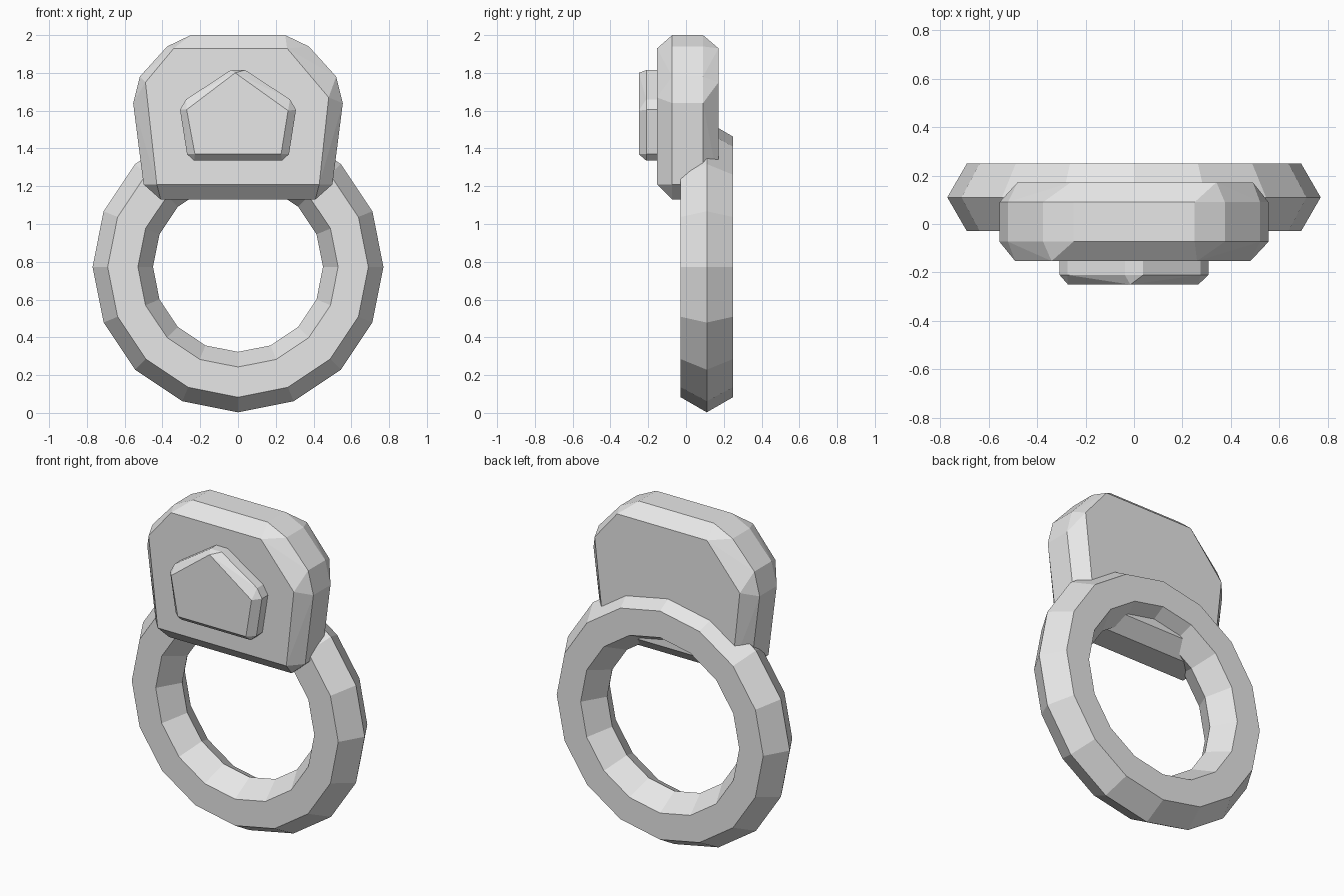
import bpy
import bmesh
import math

cube = bpy.data.objects.get("Cube")
if cube:
    bpy.data.objects.remove(cube, do_unlink=True)

GREY = (0.8, 0.8, 0.8, 1.0)
mat = bpy.data.materials.new("plain grey")
mat.use_nodes = True
mat.diffuse_color = GREY
mat.node_tree.nodes["Principled BSDF"].inputs["Base Color"].default_value = GREY


def mirrored(half):
    """Both sides of a half outline."""
    return half + [(-x, z) for x, z in half]


def faceted_solid(name, layers):
    """Convex faceted block through outlines placed at different depths."""
    bm = bmesh.new()
    for y, outline in layers:
        for x, z in outline:
            bm.verts.new((x, y, z))
    bmesh.ops.remove_doubles(bm, verts=bm.verts, dist=0.001)
    hull = bmesh.ops.convex_hull(bm, input=bm.verts)
    loose = {g for g in hull["geom_interior"] + hull["geom_unused"]
             if isinstance(g, bmesh.types.BMVert)}
    bmesh.ops.delete(bm, geom=list(loose), context="VERTS")
    bmesh.ops.dissolve_limit(bm, angle_limit=math.radians(1),
                             verts=bm.verts, edges=bm.edges)
    bmesh.ops.recalc_face_normals(bm, faces=bm.faces)
    mesh = bpy.data.meshes.new(name)
    bm.to_mesh(mesh)
    bm.free()
    obj = bpy.data.objects.new(name, mesh)
    bpy.context.collection.objects.link(obj)
    mesh.materials.append(mat)
    return obj


# Finger band: sixteen-sided hoop with a hexagonal section
bpy.ops.mesh.primitive_torus_add(
    major_segments=16, minor_segments=6, major_radius=0.61, minor_radius=0.16,
    location=(0, 0.11, 0.773), rotation=(math.pi / 2, 0, 0))
band = bpy.context.object
band.name = "finger_band"
band.data.materials.append(mat)

# Signet block: lopsided face, turned half round on the back
face = [(-0.34, 1.93), (0.26, 1.93), (0.48, 1.67),
        (0.43, 1.21), (-0.43, 1.21), (-0.49, 1.75)]
back = [(-x, z) for x, z in face]
girdle = mirrored([(0.25, 2.0), (0.375, 1.94), (0.52, 1.78),
                   (0.555, 1.64), (0.5, 1.21), (0.41, 1.13)])
faceted_solid("signet_block", [(-0.153, face), (-0.073, girdle),
                               (0.09, girdle), (0.172, back)])

# Raised pentagon on the front of the block
table = [(-0.015, 1.8), (0.265, 1.6), (0.228, 1.37),
         (-0.228, 1.37), (-0.272, 1.605)]
rim = mirrored([(0.038, 1.815), (0.275, 1.66), (0.307, 1.605),
                (0.27, 1.37), (0.233, 1.335)])
faceted_solid("raised_pentagon", [(-0.25, table), (-0.21, rim), (-0.12, rim)])
